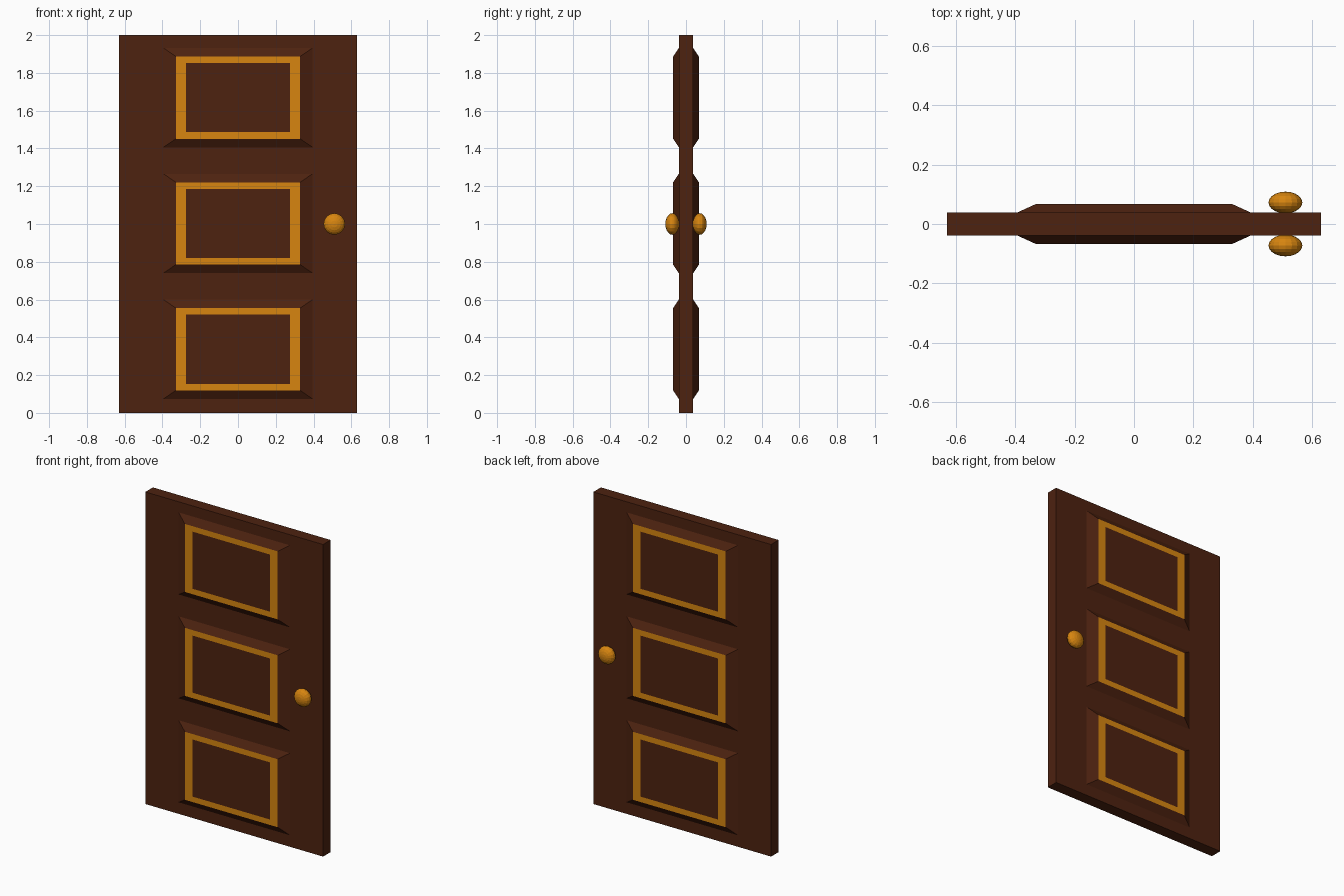
import bpy, bmesh, math
from mathutils import Matrix

if "Cube" in bpy.data.objects:
    bpy.data.objects.remove(bpy.data.objects["Cube"])


def material(name, rgb):
    m = bpy.data.materials.new(name)
    m.diffuse_color = (*rgb, 1.0)
    m.use_nodes = True
    m.node_tree.nodes["Principled BSDF"].inputs["Base Color"].default_value = m.diffuse_color
    return m


BROWN = material("dark brown wood", (0.075, 0.016, 0.005))
GOLD = material("gold", (0.68, 0.235, 0.005))

HALF_T = 0.038   # half thickness of the slab
PANEL_Y = 0.068  # raised panel height from centre


def finish(bm, name, mats):
    bmesh.ops.recalc_face_normals(bm, faces=bm.faces)
    me = bpy.data.meshes.new(name)
    bm.to_mesh(me)
    bm.free()
    for m in mats:
        me.materials.append(m)
    ob = bpy.data.objects.new(name, me)
    bpy.context.collection.objects.link(ob)
    return ob


def raised_panel(name, zc, side):
    """Bevelled panel: sloped border, flat gold band, brown centre."""
    bm = bmesh.new()
    loops = []
    # (half width, half height, depth) of each rectangular ring
    for hx, hz, y in ((0.395, 0.263, HALF_T), (0.329, 0.218, PANEL_Y),
                      (0.275, 0.183, PANEL_Y)):
        loops.append([bm.verts.new((sx * hx, side * y, zc + sz * hz))
                      for sx, sz in ((-1, -1), (1, -1), (1, 1), (-1, 1))])
    for ring, (a, b) in enumerate(zip(loops, loops[1:])):
        for i in range(4):
            j = (i + 1) % 4
            f = bm.faces.new((a[i], a[j], b[j], b[i]))
            f.material_index = ring  # 0 slope, 1 gold band
    bm.faces.new(loops[2])
    bm.faces.new(loops[0][::-1])  # hidden back, closes the solid
    return finish(bm, name, (BROWN, GOLD))


def knob(name, side):
    """Flattened faceted ball with its poles along y."""
    bm = bmesh.new()
    mat = (Matrix.Translation((0.51, side * 0.0725, 1.0))
           @ Matrix.Diagonal((0.057, 0.0365, 0.057, 1))
           @ Matrix.Rotation(math.pi / 2, 4, 'X'))
    bmesh.ops.create_uvsphere(bm, u_segments=16, v_segments=10, radius=1, matrix=mat)
    return finish(bm, name, (GOLD,))


# door slab
bm = bmesh.new()
bmesh.ops.create_cube(bm, size=1, matrix=Matrix.Translation((0, 0, 1))
                      @ Matrix.Diagonal((1.26, HALF_T * 2, 2, 1)))
finish(bm, "door_slab", (BROWN,))

# panels and knobs on both faces
for side, label in ((-1, "front"), (1, "back")):
    for zc, row in ((0.337, "lower"), (1.003, "middle"), (1.669, "upper")):
        raised_panel(f"{label}_{row}_panel", zc, side)
    knob(f"{label}_knob", side)
